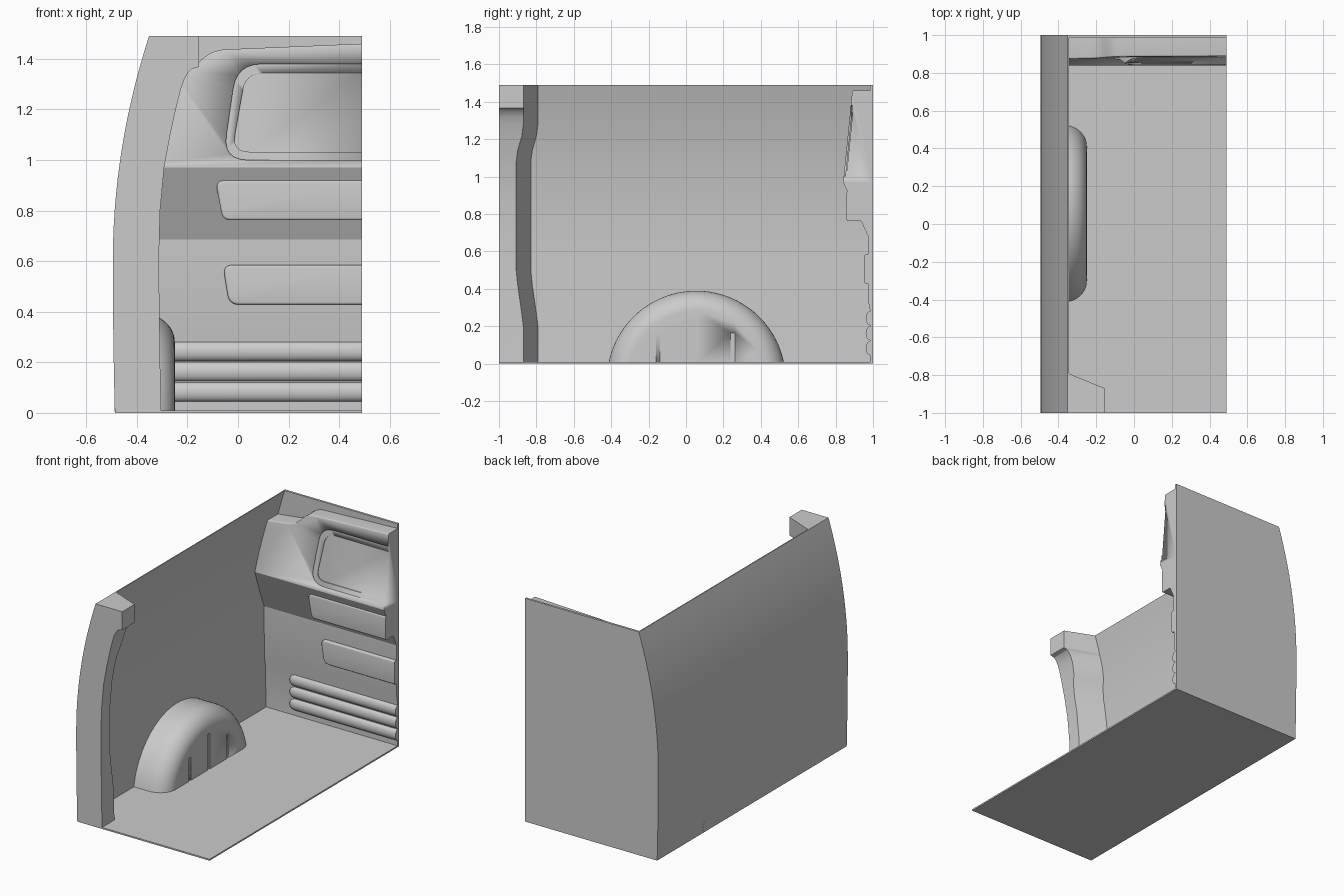
import bpy, bmesh, math
from mathutils import Vector

if "Cube" in bpy.data.objects:
    bpy.data.objects.remove(bpy.data.objects["Cube"])

XR = 0.49      # cut side of the cargo bay
TOP = 1.49


def wall_x(z):
    """Outer curve of the side wall."""
    if z > 0.6:
        return -0.495 + 0.1805 * (z - 0.6) ** 2
    return -0.495 + 0.008 * ((0.6 - z) / 0.6) ** 2


def lerp_table(table, z):
    for (a, va), (b, vb) in zip(table, table[1:]):
        if z <= b:
            return va + (vb - va) * max(0, (z - a) / (b - a))
    return table[-1][1]


def loft(name, rings, bevel=0, pick=None, angle=30):
    """Skin closed rings and cap both ends; optionally round edges of the first ring."""
    bm = bmesh.new()
    rows = [[bm.verts.new(p) for p in r] for r in rings]
    n = len(rows[0])
    for a, b in zip(rows, rows[1:]):
        for i in range(n):
            j = (i + 1) % n
            bm.faces.new((a[i], a[j], b[j], b[i]))
    bm.faces.new(rows[0])
    bm.faces.new(rows[-1][::-1])
    bmesh.ops.recalc_face_normals(bm, faces=bm.faces)
    if bevel:
        first = set(rows[0])
        edges = [e for e in bm.edges if all(v in first for v in e.verts)
                 and pick(*[v.co for v in e.verts])]
        bmesh.ops.bevel(bm, geom=edges, offset=bevel, segments=4, profile=0.5,
                        affect='EDGES', clamp_overlap=True)
    me = bpy.data.meshes.new(name)
    bm.to_mesh(me)
    bm.free()
    ob = bpy.data.objects.new(name, me)
    bpy.context.collection.objects.link(ob)
    bpy.ops.object.select_all(action='DESELECT')
    ob.select_set(True)
    bpy.context.view_layer.objects.active = ob
    bpy.ops.object.shade_smooth_by_angle(angle=math.radians(angle))
    return ob


def rounded(pts, radii, steps=6):
    """2D outline with each corner rounded by its own radius."""
    out = []
    for i, (p, r) in enumerate(zip(pts, radii)):
        p = Vector(p)
        if r == 0:
            out.append(tuple(p))
            continue
        a = p + (Vector(pts[i - 1]) - p).normalized() * r
        b = p + (Vector(pts[(i + 1) % len(pts)]) - p).normalized() * r
        for k in range(steps + 1):
            t = k / steps
            out.append(tuple(a * (1 - t) ** 2 + p * 2 * t * (1 - t) + b * t * t))
    return out


def prism(name, outline, front, back, **kw):
    """Outline in x-z pushed from front(z) to back(z) along y."""
    return loft(name, [[(x, f(z), z) for x, z in outline] for f in (front, back)], **kw)


def cut(ob, cutter):
    cutter.hide_render = True
    cutter.hide_viewport = True
    m = ob.modifiers.new("cut", 'BOOLEAN')
    m.operation = 'DIFFERENCE'
    m.solver = 'EXACT'
    m.object = cutter


def at(y):
    return lambda z: y


def not_cut_side(a, b):
    return not (a.x > XR - 0.01 and b.x > XR - 0.01)


# floor
floor = [(wall_x(0), 0), (XR, 0), (XR, 0.01), (wall_x(0), 0.01)]
prism("floor", floor, at(-1), at(1))

# curved side wall
zs = [TOP * i / 24 for i in range(25)]
skin = [(wall_x(z), z) for z in zs] + [(wall_x(z) + 0.007, z) for z in reversed(zs)]
prism("side_wall", skin, at(-1), at(1))

# rear door pillar with a header stub at the top
inner = [(0, -0.304), (0.2, -0.308), (0.6, -0.313), (0.8, -0.308), (0.97, -0.292),
         (1.1, -0.268), (1.2, -0.246), (1.28, -0.226), (1.32, -0.212), (1.345, -0.198),
         (1.36, -0.182), (1.368, -0.155), (1.5, -0.155)]
shift = [(0, 0), (0.2, 0), (0.26, 0.007), (0.42, 0.03), (0.5, 0.038), (1.08, 0.038),
         (1.14, 0.03), (1.22, 0.007), (1.28, 0), (1.5, 0)]
levels = sorted({z for z, _ in inner + shift if 0 < z < TOP} | {0.005, 0.7, 0.9, TOP})
loft("rear_pillar", [[(wall_x(z), -1, z), (lerp_table(inner, z), -1, z),
                      (lerp_table(inner, z), -0.87 - lerp_table(shift, z), z),
                      (wall_x(z) + 0.003, -0.79 - lerp_table(shift, z), z)]
                     for z in levels], angle=25)

# wheel arch: part of a lathe around the axle line
cy, cz, R, FACE = 0.055, -0.088, 0.478, -0.25
sections = [(-0.489, R), (-0.43, R)]
for k in range(11):
    t = math.pi / 2 * k / 10
    sections.append((FACE - 0.12 + 0.12 * math.sin(t), R - 0.11 * (1 - math.cos(t))))
rings = []
for x, r in sections:
    a0 = math.asin((0.005 - cz) / r)
    angs = [a0 + (math.pi - 2 * a0) * k / 40 for k in range(41)]
    rings.append([(x, cy + r * math.cos(a), cz + r * math.sin(a)) for a in angs])
arch = loft("wheel_arch", rings)
for i, (y, h) in enumerate([(-0.15, 0.165), (0.05, 0.25), (0.25, 0.165)]):
    slot = [(FACE - 0.007, -0.05), (FACE + 0.05, -0.05), (FACE + 0.05, h), (FACE - 0.007, h)]
    cut(arch, prism(f"arch_slot_cutter_{i}", slot, at(y - 0.011), at(y + 0.011)))

# bulkhead back plate
edge = [(wall_x(z), z) for z in zs]
prism("bulkhead_plate", edge + [(XR, TOP), (XR, 0)], at(0.985), at(1))

# bulkhead lower part with the overhanging slope
prof = [(0.995, 0.005), (0.983, 0.005), (0.983, 0.29), (0.975, 0.33), (0.972, 0.685),
        (0.84, 0.97), (0.995, 0.97)]
loft("bulkhead_lower", [[(wall_x(z) + 0.003, y, z) for y, z in prof],
                        [(XR, y, z) for y, z in prof]], angle=15)


# bulkhead upper part, leaning back, with a stepped shoulder
def lean(z):
    return 0.84 + (z - 0.97) * 0.1


crown = rounded([(wall_x(1.32), 1.32), (-0.19, 1.345), (-0.11, 1.435), (XR, 1.46)],
                [0, 0.06, 0.06, 0])
side = [(wall_x(z) + 0.003, z) for z in (0.97, 1.06, 1.15, 1.24)]
upper = prism("bulkhead_upper", side + crown + [(XR, 0.97)], lean, at(0.995), bevel=0.022,
              pick=lambda a, b: min(a.z, b.z) > 1.31 and not_cut_side(a, b))

# window recess in two steps
for i, (d, depth, r) in enumerate([(0, 0.008, 0.1), (0.036, 0.014, 0.07)]):
    win = rounded([(-0.06 + d, 1.0 + d * 0.9), (XR + 0.05, 1.0 + d * 0.9),
                   (XR + 0.05, 1.38 - d), (-0.005 + d, 1.38 - d)], [r, 0, 0, r])
    cut(upper, prism(f"window_cutter_{i}", win, at(0.7), lambda z: lean(z) + depth))

# raised pressed panels
upper_panel = rounded([(-0.09, 0.92), (-0.06, 0.762), (XR, 0.762), (XR, 0.92)],
                      [0.04, 0.03, 0, 0])
prism("upper_pressed_panel", upper_panel, at(0.858), at(0.99), bevel=0.01, pick=not_cut_side)
lower_panel = rounded([(-0.06, 0.585), (-0.035, 0.428), (XR, 0.428), (XR, 0.585)],
                      [0.04, 0.04, 0, 0])
prism("lower_pressed_panel", lower_panel, at(0.953), at(0.99), bevel=0.01, pick=not_cut_side)

# horizontal ribs near the floor
for i in range(3):
    zc = 0.083 + 0.08 * i
    loft(f"floor_rib_{i}", [[(x, 0.986 - 0.025 * s * math.sin(math.pi * k / 10),
                              zc - 0.038 * s * math.cos(math.pi * k / 10))
                             for k in range(11)]
                            for x, s in [(-0.305, 0.2), (-0.298, 0.6), (-0.285, 0.87),
                                         (-0.265, 1), (XR, 1)]], angle=45)
